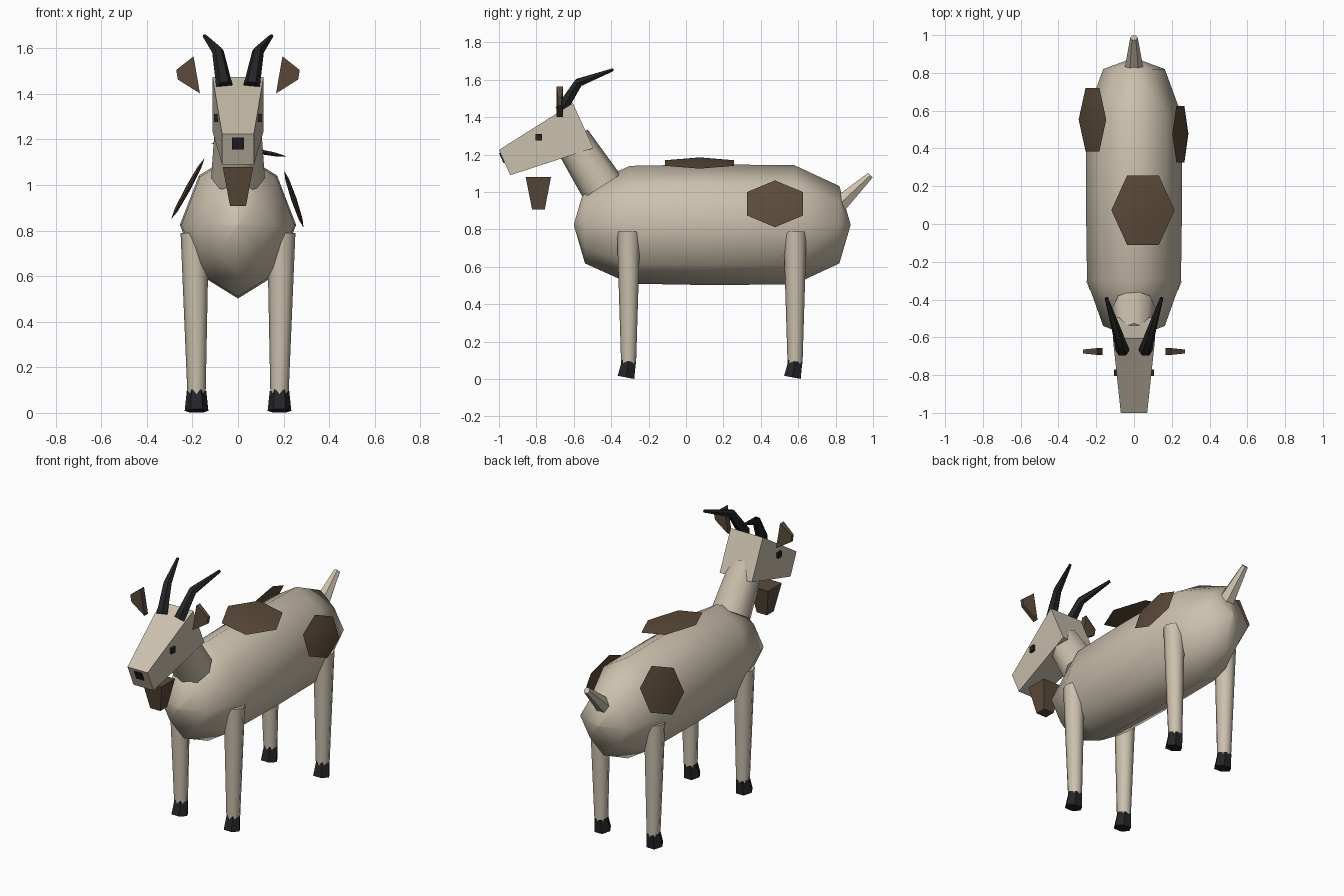
import bpy, bmesh, math
from mathutils import Vector

if "Cube" in bpy.data.objects:
    bpy.data.objects.remove(bpy.data.objects["Cube"])


def material(name, rgb):
    m = bpy.data.materials.new(name)
    m.diffuse_color = (*rgb, 1)
    m.use_nodes = True
    m.node_tree.nodes["Principled BSDF"].inputs["Base Color"].default_value = m.diffuse_color
    return m


CREAM = material("cream coat", (0.60, 0.53, 0.42))
BROWN = material("brown patch", (0.105, 0.070, 0.042))
DARK = material("dark horn", (0.018, 0.018, 0.020))


def loft(name, rings, mat, smooth=None):
    """Skin equal-sized rings of points and cap both ends."""
    bm = bmesh.new()
    vr = [[bm.verts.new(p) for p in r] for r in rings]
    n = len(vr[0])
    for a, b in zip(vr, vr[1:]):
        for i in range(n):
            j = (i + 1) % n
            bm.faces.new((a[i], a[j], b[j], b[i]))
    bm.faces.new(vr[0])
    bm.faces.new(vr[-1])
    bmesh.ops.remove_doubles(bm, verts=bm.verts, dist=1e-5)
    bmesh.ops.recalc_face_normals(bm, faces=bm.faces)
    me = bpy.data.meshes.new(name)
    bm.to_mesh(me)
    bm.free()
    me.materials.append(mat)
    if smooth:
        me.polygons.foreach_set("use_smooth", [True] * len(me.polygons))
        me.set_sharp_from_angle(angle=math.radians(smooth))
    ob = bpy.data.objects.new(name, me)
    bpy.context.collection.objects.link(ob)
    return ob


def tube(name, path, radii, sides, mat, smooth=50):
    """Tapered tube along a path."""
    pts = [Vector(p) for p in path]
    rings = []
    for k, (p, r) in enumerate(zip(pts, radii)):
        d = (pts[min(k + 1, len(pts) - 1)] - pts[max(k - 1, 0)]).normalized()
        v = d.cross(Vector((1, 0, 0))).normalized()
        u = v.cross(d)
        rings.append([p + r * (math.cos(t) * u + math.sin(t) * v)
                      for t in (math.tau * i / sides for i in range(sides))])
    return loft(name, rings, mat, smooth)


def box(name, centre, size, mat):
    c, h = Vector(centre), Vector(size) / 2
    ring = [(-1, -1), (1, -1), (1, 1), (-1, 1)]
    return loft(name, [[c + Vector((x * h.x, y * h.y, z * h.z)) for x, y in ring]
                       for z in (-1, 1)], mat)


def patch(name, lo, hi, y, half_y, thick=0.012):
    """Thin six-sided lens; lo and hi are its (x, z) corner points."""
    a, b = Vector((lo[0], y, lo[1])), Vector((hi[0], y, hi[1]))
    c, u = (a + b) / 2, (b - a) / 2
    v = Vector((0, half_y / math.cos(math.pi / 6), 0))
    n = u.cross(v).normalized() * thick
    rings = [[c + n * h + r * (u * math.cos(i * math.pi / 3) + v * math.sin(i * math.pi / 3))
              for i in range(6)]
             for h, r in ((-1, 0.02), (-0.7, 0.7), (0, 1), (0.7, 0.7), (1, 0.02))]
    return loft(name, rings, BROWN, 60)


# barrel body: eight-sided rings along y
rings = []
for y, f, diag in ((-0.60, 0.005, 1), (-0.54, 0.64, 0.83), (-0.30, 0.975, 0.95),
                   (0.14, 1.0, 0.95), (0.58, 0.985, 0.95), (0.82, 0.64, 0.83), (0.88, 0.005, 1)):
    ring = []
    for i in range(8):
        t, g = i * math.pi / 4, f * (diag if i % 2 else 1)
        ring.append((0.255 * g * math.cos(t), y, 0.825 + 0.323 * g * math.sin(t)))
    rings.append(ring)
loft("body", rings, CREAM, 80)

# neck and tail
tube("neck", [(0, -0.45, 1.03), (0, -0.61, 1.28)], [0.118, 0.100], 8, CREAM)
tube("tail", [(0, 0.82, 0.934), (0, 0.986, 1.09)], [0.050, 0.020], 6, CREAM)

# head: tapered wedge
loft("head", [[(-w, yt, zt), (w, yt, zt), (w, yb, zb), (-w, yb, zb)]
              for w, yt, zt, yb, zb in ((0.07, -1.0, 1.225, -0.94, 1.09),
                                        (0.112, -0.605, 1.475, -0.495, 1.235))], CREAM)

# nose plate lying on the front of the muzzle
loft("nose", [[(x, -1.0 + (1.225 - z) * 0.444 + off, z)
               for x, z in ((-0.026, 1.155), (0.026, 1.155), (0.026, 1.208), (-0.026, 1.208))]
              for off in (-0.007, 0.002)], DARK)

# beard
loft("beard", [[(-w, y0, z), (w, y0, z), (w, y1, z), (-w, y1, z)]
               for w, y0, y1, z in ((0.067, -0.857, -0.722, 1.08),
                                    (0.035, -0.823, -0.755, 0.907))], BROWN)

for s, side in ((-1, "left"), (1, "right")):
    # eye, horn and ear
    box(side + "_eye", (s * 0.096, -0.787, 1.294), (0.018, 0.035, 0.035), DARK)
    tube(side + "_horn", [(s * 0.060, -0.67, 1.435), (s * 0.088, -0.575, 1.585),
                          (s * 0.147, -0.39, 1.654)], [0.036, 0.026, 0.009], 6, DARK)
    loft(side + "_ear", [[(s * xa, -0.675 - t, za), (s * xb, -0.675 - t, zb),
                          (s * xb, -0.675 + t, zb), (s * xa, -0.675 + t, za)]
                         for xa, za, xb, zb, t in ((0.195, 1.565, 0.167, 1.402, 0.018),
                                                   (0.271, 1.505, 0.264, 1.463, 0.010))], BROWN)
    # legs with tilted hooves
    for end, y in (("front", -0.307), ("back", 0.583)):
        tube(f"{end}_{side}_leg", [(s * 0.182, y, 0.08), (s * 0.190, y, 0.79)],
             [0.040, 0.062], 8, CREAM)
        tube(f"{end}_{side}_hoof", [(s * 0.182, y - 0.014, 0.009), (s * 0.182, y + 0.002, 0.095)],
             [0.052, 0.043], 6, DARK, None)

# coat patches
patch("back_patch", (-0.12, 1.185), (0.215, 1.125), 0.073, 0.184)
patch("right_patch", (0.288, 0.812), (0.203, 1.062), 0.476, 0.150)
patch("left_patch", (-0.293, 0.850), (-0.147, 1.118), 0.553, 0.168)
